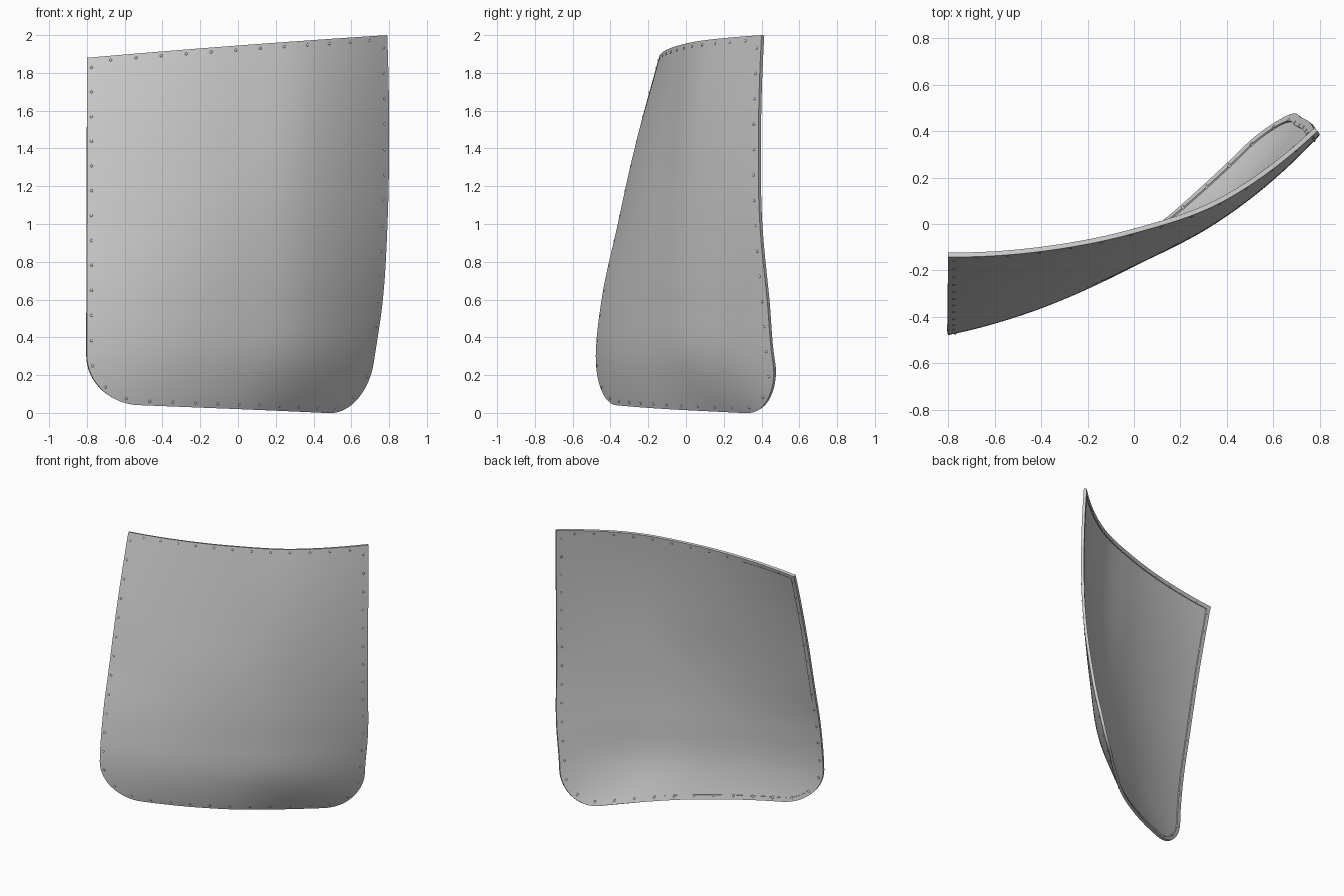
import bpy, bmesh, math
from mathutils import Vector

if "Cube" in bpy.data.objects:
    bpy.data.objects.remove(bpy.data.objects["Cube"])

# Control profiles: depth (y) at five stations across, six stations up
S = [-0.8, -0.4, 0.0, 0.4, 0.8]
T = [0.0, 0.125, 0.3, 0.51, 0.72, 1.0]
Y = [[-0.46, -0.32, -0.10, 0.21, 0.53],
     [-0.478, -0.36, -0.168, 0.085, 0.465],
     [-0.447, -0.348, -0.182, 0.045, 0.43],
     [-0.365, -0.295, -0.165, 0.033, 0.39],
     [-0.28, -0.225, -0.118, 0.045, 0.383],
     [-0.142, -0.118, -0.04, 0.105, 0.40]]
RIGHT_X = [0.68, 0.715, 0.766, 0.792, 0.80, 0.79]
H, R = 1.95, 0.27
THICK, LIP, INSET = 0.02, 0.013, 0.03


def spline(k, v, x):
    """Smooth interpolation of values v at knots k."""
    n = len(k)
    i = max(j for j in range(n - 1) if j == 0 or k[j] <= x)

    def slope(j):
        if 0 < j < n - 1:
            a, b = k[j] - k[j-1], k[j+1] - k[j]
            return (b*(v[j]-v[j-1])/a + a*(v[j+1]-v[j])/b) / (a + b)
        j0 = 0 if j == 0 else n - 2
        d = (v[j0+1] - v[j0]) / (k[j0+1] - k[j0])
        m = 1 if j == 0 else n - 2
        return 2*d - slope(m)

    h = k[i+1] - k[i]
    u = (x - k[i]) / h
    return ((2*u**3 - 3*u*u + 1)*v[i] + (u**3 - 2*u*u + u)*h*slope(i)
            + (3*u*u - 2*u**3)*v[i+1] + (u**3 - u*u)*h*slope(i+1))


def surf(s, t):
    y = spline(S, [spline(T, [row[c] for row in Y], t) for c in range(5)], s)
    f = max(0, s / 0.8)
    x = s + (spline(T, RIGHT_X, t) - 0.8) * f * f
    z0 = 0.02 - 0.04 * s
    z1 = 1.945 + 0.075 * s - 0.005 * (s / 0.8) ** 2
    return Vector((x, y, z0 + (z1 - z0) * t))


def frame(s, t):
    e = 0.004
    du = (surf(s + e, t) - surf(s - e, t)).normalized()
    dv = (surf(s, t + e) - surf(s, t - e)).normalized()
    return du, dv, du.cross(dv).normalized()


def flat(a, b, d):
    """Flat outline with rounded lower corners, shrunk by d."""
    r, w = R - d, 0.8 - d
    if b < 0.3:
        ang = b / 0.3 * math.pi / 2
        h, w = d + r * (1 - math.cos(ang)), w - r * (1 - math.sin(ang))
    else:
        h = R + (H - d - R) * (b - 0.3) / 0.7
    return a * w, h / H


def point(a, b, d, depth):
    s, t = flat(a, b, d)
    return surf(s, t) - frame(s, t)[2] * depth


def make(name, bm):
    bmesh.ops.recalc_face_normals(bm, faces=bm.faces)
    me = bpy.data.meshes.new(name)
    bm.to_mesh(me)
    bm.free()
    ob = bpy.data.objects.new(name, me)
    bpy.context.collection.objects.link(ob)
    bpy.ops.object.select_all(action='DESELECT')
    ob.select_set(True)
    bpy.context.view_layer.objects.active = ob
    bpy.ops.object.shade_smooth_by_angle(angle=math.radians(35))
    return ob


# Curved panel: front skin, edge, raised rim and recessed back skin
NU, NV = 40, 50
border = ([(i, 0) for i in range(NU)] + [(NU, j) for j in range(NV)]
          + [(i, NV) for i in range(NU, 0, -1)] + [(0, j) for j in range(NV, 0, -1)])
bm = bmesh.new()


def vert(i, j, d, depth):
    return bm.verts.new(point(2 * i / NU - 1, j / NV, d, depth))


def skin(d, depth):
    g = {(i, j): vert(i, j, d, depth) for i in range(NU + 1) for j in range(NV + 1)}
    for i in range(NU):
        for j in range(NV):
            bm.faces.new((g[i, j], g[i+1, j], g[i+1, j+1], g[i, j+1]))
    return [g[k] for k in border]


front = skin(0, 0)
edge = [vert(i, j, 0, THICK) for i, j in border]
rim = [vert(i, j, INSET, THICK) for i, j in border]
back = skin(INSET, LIP)
for A, B in ((front, edge), (edge, rim), (rim, back)):
    for k in range(len(A)):
        n = (k + 1) % len(A)
        bm.faces.new((A[k], A[n], B[n], B[k]))
make("curved_panel", bm)

# Rivets evenly spaced around the border
loop = [flat(2 * i / NU - 1, j / NV, 0.024) for i, j in border]
pts = [surf(s, t) for s, t in loop]
lens = [(pts[(k+1) % len(pts)] - p).length for k, p in enumerate(pts)]
count = round(sum(lens) / 0.135)
step = sum(lens) / count
bm = bmesh.new()
travel, nxt = 0.0, step / 2
for k, l in enumerate(lens):
    while nxt <= travel + l and count > 0:
        f = (nxt - travel) / l
        (s0, t0), (s1, t1) = loop[k], loop[(k + 1) % len(loop)]
        s, t = s0 + (s1 - s0) * f, t0 + (t1 - t0) * f
        du, dv, n = frame(s, t)
        c = surf(s, t) - n * THICK / 2
        dome = bmesh.ops.create_uvsphere(bm, u_segments=10, v_segments=6, radius=1)
        for v in dome['verts']:
            p = v.co.copy()
            v.co = c + du * p.x * 0.011 + dv * p.y * 0.011 + n * p.z * 0.0145
        nxt += step
        count -= 1
    travel += l
make("rivets", bm)
